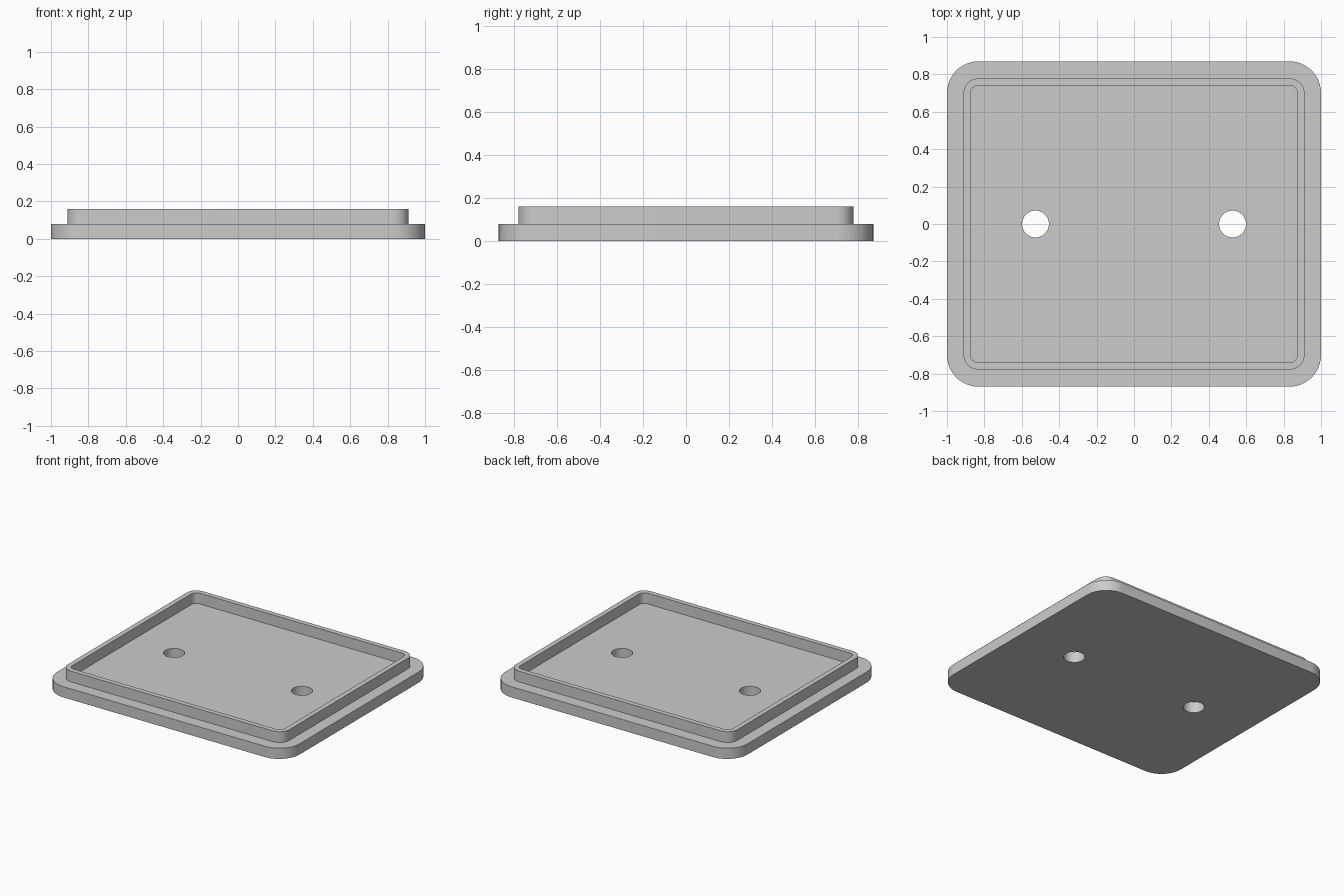
import bpy
import bmesh
from math import cos, sin, pi, radians

cube = bpy.data.objects.get("Cube")
if cube:
    bpy.data.objects.remove(cube, do_unlink=True)

# Single plain grey material
grey = bpy.data.materials.new("plain_grey")
grey.use_nodes = True
colour = (0.6, 0.6, 0.6, 1)
grey.diffuse_color = colour
grey.node_tree.nodes["Principled BSDF"].inputs["Base Color"].default_value = colour


def rounded_rect(half_x, half_y, radius, steps=12):
    """Outline of a rectangle with rounded corners."""
    points = []
    for quarter, (sx, sy) in enumerate([(1, 1), (-1, 1), (-1, -1), (1, -1)]):
        for i in range(steps + 1):
            a = (quarter + i / steps) * pi / 2
            points.append((sx * (half_x - radius) + radius * cos(a),
                           sy * (half_y - radius) + radius * sin(a)))
    return points


def circle(x, y, radius, steps=48):
    return [(x + radius * cos(2 * pi * i / steps),
             y + radius * sin(2 * pi * i / steps)) for i in range(steps)]


def extruded_part(name, outlines, bottom, top):
    """Fill the first outline, leave the others as holes, and extrude."""
    curve = bpy.data.curves.new(name, "CURVE")
    curve.dimensions = "2D"
    curve.fill_mode = "BOTH"
    curve.extrude = (top - bottom) / 2
    for outline in outlines:
        spline = curve.splines.new("POLY")
        spline.points.add(len(outline) - 1)
        for point, (x, y) in zip(spline.points, outline):
            point.co = (x, y, 0, 1)
        spline.use_cyclic_u = True
    part = bpy.data.objects.new(name, curve)
    bpy.context.collection.objects.link(part)
    part.location.z = (bottom + top) / 2

    bpy.ops.object.select_all(action="DESELECT")
    part.select_set(True)
    bpy.context.view_layer.objects.active = part
    bpy.ops.object.convert(target="MESH")
    part = bpy.context.object

    # Weld caps to walls and make the normals face outwards
    bm = bmesh.new()
    bm.from_mesh(part.data)
    bmesh.ops.remove_doubles(bm, verts=bm.verts, dist=0.0001)
    bmesh.ops.recalc_face_normals(bm, faces=bm.faces)
    bm.to_mesh(part.data)
    bm.free()
    part.data.materials.clear()
    part.data.materials.append(grey)
    bpy.ops.object.shade_smooth_by_angle(angle=radians(30))
    return part


# Base plate with two through holes
holes = [circle(side * 0.527, 0, 0.072) for side in (-1, 1)]
extruded_part("base_plate", [rounded_rect(1, 0.87, 0.17)] + holes, 0, 0.08)

# Raised rim standing on the plate
extruded_part("raised_rim", [rounded_rect(0.912, 0.778, 0.08),
                             rounded_rect(0.875, 0.741, 0.043)], 0.08, 0.16)
